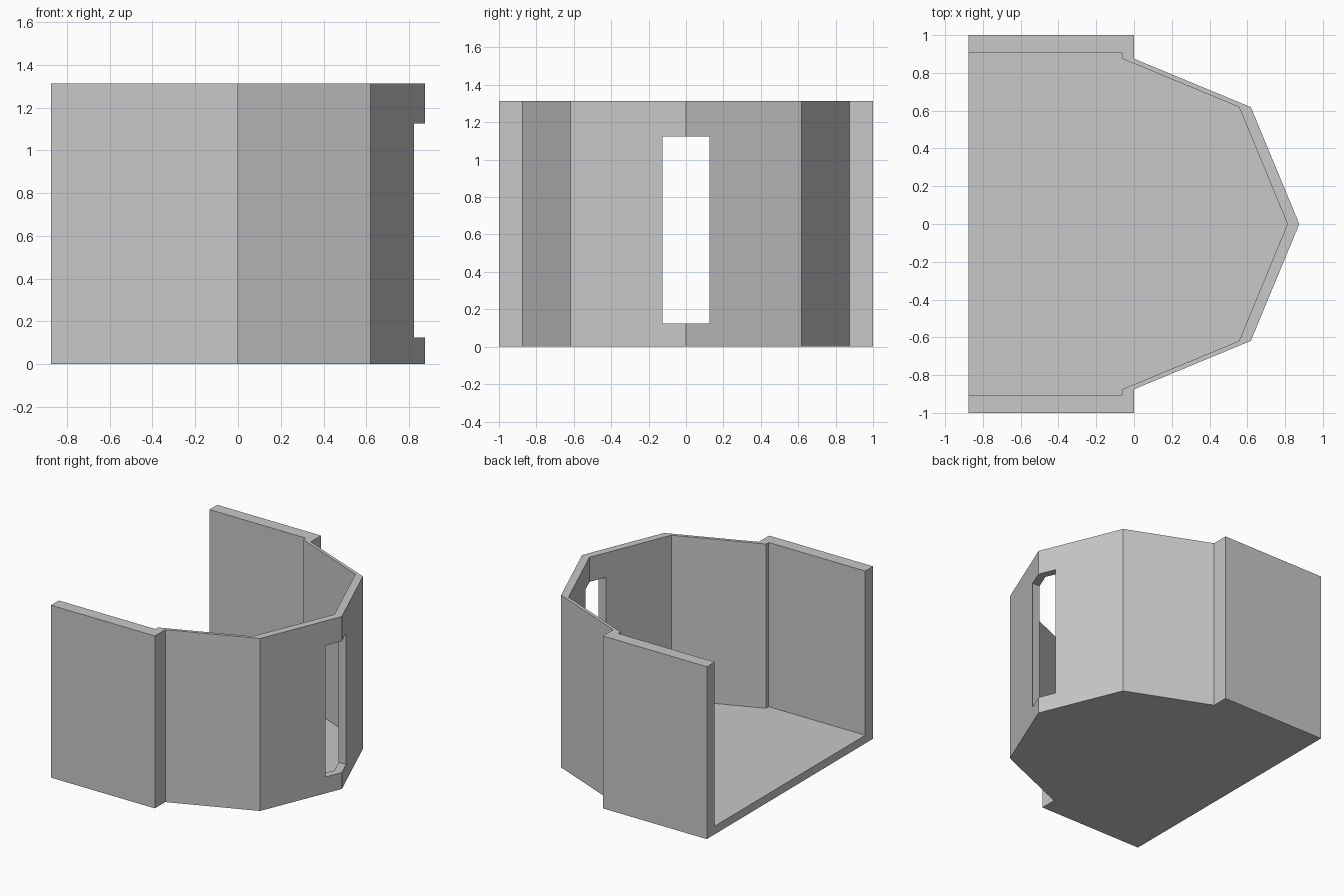
import bpy
import bmesh

cube = bpy.data.objects.get("Cube")
if cube:
    bpy.data.objects.remove(cube, do_unlink=True)

HEIGHT = 1.3125
FLOOR = 0.0625
WALL = 0.0625

grey = bpy.data.materials.new("light grey")
grey.use_nodes = True
colour = (0.58, 0.58, 0.58, 1)
grey.diffuse_color = colour
grey.node_tree.nodes["Principled BSDF"].inputs["Base Color"].default_value = colour


def prism(name, half, z0, z1):
    """Extrude a plan outline mirrored across the x axis."""
    outline = half + [(x, -y) for x, y in reversed(half) if y > 0]
    bm = bmesh.new()
    face = bm.faces.new([bm.verts.new((x, y, z0)) for x, y in outline])
    top = bmesh.ops.extrude_face_region(bm, geom=[face])["geom"]
    verts = [v for v in top if isinstance(v, bmesh.types.BMVert)]
    bmesh.ops.translate(bm, verts=verts, vec=(0, 0, z1 - z0))
    bmesh.ops.recalc_face_normals(bm, faces=bm.faces)
    mesh = bpy.data.meshes.new(name)
    bm.to_mesh(mesh)
    bm.free()
    mesh.materials.append(grey)
    obj = bpy.data.objects.new(name, mesh)
    bpy.context.collection.objects.link(obj)
    return obj


def cut(target, cutter):
    """Subtract the cutter, then discard it."""
    cutter.hide_render = True
    mod = target.modifiers.new("cut", 'BOOLEAN')
    mod.operation = 'DIFFERENCE'
    mod.solver = 'EXACT'
    mod.object = cutter
    bpy.context.view_layer.objects.active = target
    bpy.ops.object.modifier_apply(modifier=mod.name)
    bpy.data.objects.remove(cutter, do_unlink=True)


# Faceted bow shared by the outer and inner walls
bow = [(0, 0.875), (0.6187, 0.6187), (0.875, 0)]

# Solid body with thicker straight side walls
shell = prism("open_shell", [(-0.875, 1), (0, 1)] + bow, 0, HEIGHT)

# Hollow interior, open at the top and the flat end
inner = [(-1.1, 0.906), (-WALL, 0.906)] + [(x - WALL, y) for x, y in bow]
cut(shell, prism("interior_cutter", inner, FLOOR, HEIGHT + 0.3))

# Tall window through the pointed corner
cut(shell, prism("window_cutter", [(0.4, 0.125), (1.1, 0.125)], 0.125, 1.125))
